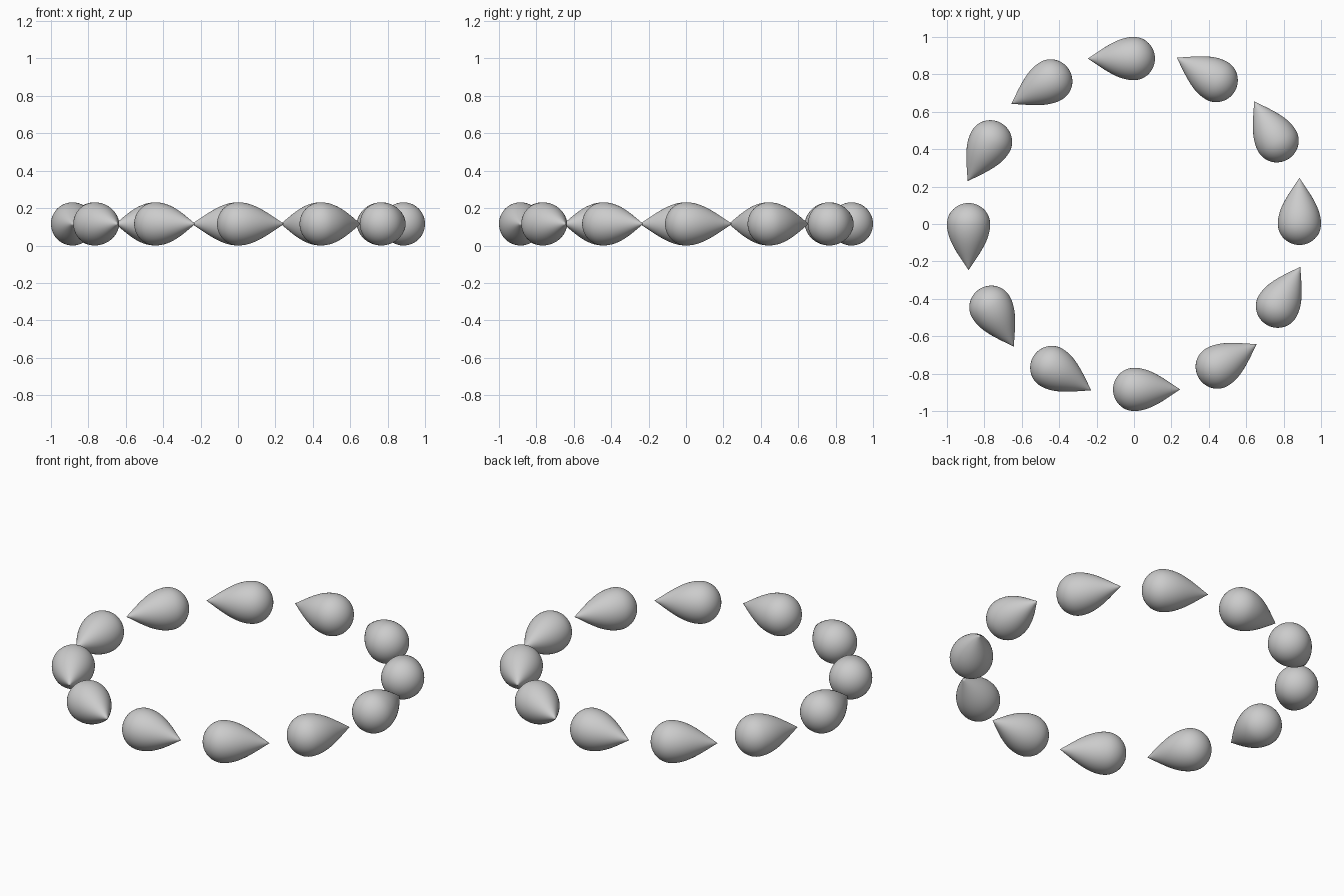
import bpy, bmesh, math
from mathutils import Matrix

if "Cube" in bpy.data.objects:
    bpy.data.objects.remove(bpy.data.objects["Cube"])

R, L, RING, N, SEG = 0.1155, 0.247, 0.8845, 12, 48

# half profile (radius, along): round back, tapered to a point
prof = []
for i in range(13):
    a = math.pi / 2 * i / 12
    prof.append((R * math.sin(a), -0.112 * math.cos(a)))
for i in range(1, 17):
    u = i / 16
    cosine = math.cos(math.pi / 2 * u)
    prof.append((R * cosine * (1 - 0.12 * u * u), L * u))
prof[-1] = (0, L)

# teardrop bead pointing along +y
bm = bmesh.new()
vs = [bm.verts.new((r, y, 0)) for r, y in prof]
es = [bm.edges.new(p) for p in zip(vs, vs[1:])]
bmesh.ops.spin(bm, geom=vs + es, cent=(0, 0, 0), axis=(0, 1, 0),
               angle=math.tau, steps=SEG, use_duplicate=False)
bmesh.ops.remove_doubles(bm, verts=bm.verts, dist=1e-5)
bmesh.ops.recalc_face_normals(bm, faces=bm.faces)
mesh = bpy.data.meshes.new("teardrop")
bm.to_mesh(mesh)
bm.free()
mesh.shade_smooth()

# ring of beads, each pointing counter-clockwise
for k in range(N):
    ob = bpy.data.objects.new(f"teardrop_{k + 1}", mesh)
    bpy.context.collection.objects.link(ob)
    ob.matrix_world = (Matrix.Rotation(math.tau * k / N, 4, 'Z')
                       @ Matrix.Translation((RING, 0, R)))
